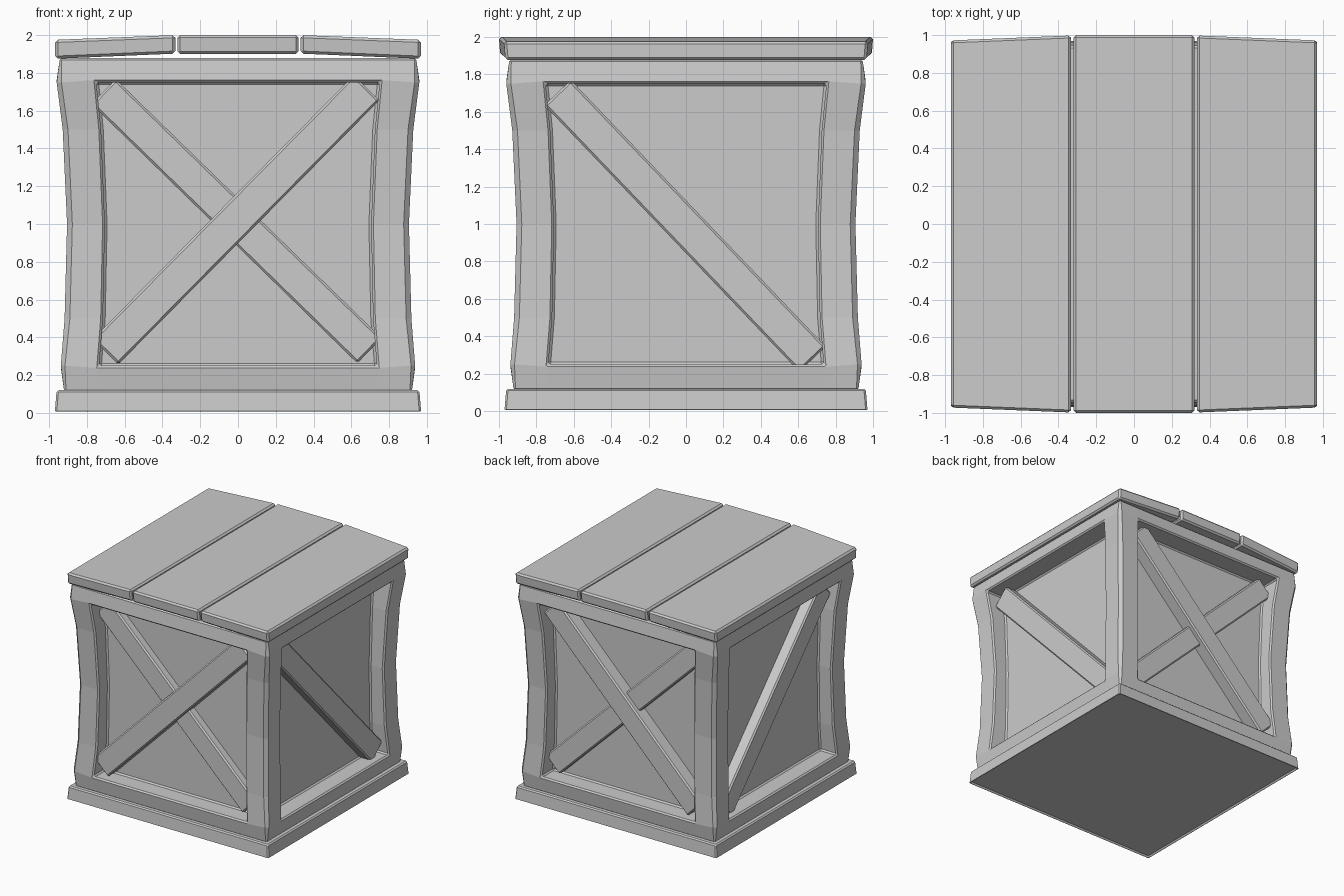
import bpy, bmesh, math
from mathutils import Vector, Matrix

if "Cube" in bpy.data.objects:
    bpy.data.objects.remove(bpy.data.objects["Cube"])


def finish(name, bm, bevel, angle=50, mirror=None):
    bmesh.ops.recalc_face_normals(bm, faces=bm.faces)
    me = bpy.data.meshes.new(name)
    bm.to_mesh(me)
    bm.free()
    ob = bpy.data.objects.new(name, me)
    bpy.context.collection.objects.link(ob)
    b = ob.modifiers.new("Bevel", 'BEVEL')
    b.width, b.segments = bevel, 1
    b.limit_method, b.angle_limit = 'ANGLE', math.radians(angle)
    if mirror:
        m = ob.modifiers.new("Mirror", 'MIRROR')
        m.use_axis = [a in mirror for a in "xyz"]
    return ob


def loft(rings):
    """Closed solid through a stack of rings; returns bmesh and side faces by level."""
    bm = bmesh.new()
    vs = [[bm.verts.new(p) for p in r] for r in rings]
    n = len(vs[0])
    sides = [[bm.faces.new((a[i], a[(i + 1) % n], b[(i + 1) % n], b[i])) for i in range(n)]
             for a, b in zip(vs, vs[1:])]
    bm.faces.new(vs[0][::-1])
    bm.faces.new(vs[-1])
    return bm, sides


def square(h, z):
    return [(-h, -h, z), (h, -h, z), (h, h, z), (-h, h, z)]


# Base plinth with a slightly hollow underside
bm, _ = loft([square(0.97, 0), square(0.96, 0.12)])
bm.normal_update()
under = [f for f in bm.faces if f.normal.z < -0.9]
bmesh.ops.inset_region(bm, faces=under, thickness=0.025, depth=-0.02)
finish("base_plinth", bm, 0.01)

# Pinched body: height, half width, half opening, corner chamfer
PANEL = 0.775
PROFILE = [(0.11, 0.92, 0.735, 0.01), (0.25, 0.938, 0.735, 0.022), (0.5, 0.918, 0.715, 0.028),
           (1.0, 0.905, 0.705, 0.028), (1.5, 0.928, 0.725, 0.028), (1.75, 0.96, 0.75, 0.025),
           (1.88, 0.943, 0.75, 0.01)]
rings = []
for z, w, o, c in PROFILE:
    ring = []
    for k in range(4):
        turn = Matrix.Rotation(k * math.pi / 2, 3, 'Z')
        ring += [turn @ Vector((x, -w, z)) for x in (-w + c, -o, o, w - c)]
    rings.append(ring)
bm, sides = loft(rings)
# Sink the four panels behind the frame
for k in range(4):
    faces = [sides[level][k * 4 + 1] for level in range(1, 5)]
    res = bmesh.ops.extrude_face_region(bm, geom=faces)
    axis, sign = ((1, -1), (0, 1), (1, 1), (0, -1))[k]
    for v in res["geom"]:
        if isinstance(v, bmesh.types.BMVert):
            v.co[axis] = sign * PANEL
    bmesh.ops.delete(bm, geom=[f for f in faces if f.is_valid], context='FACES_ONLY')
finish("crate_body", bm, 0.012)


def brace(name, start, end, width, front, side, mirror):
    """Diagonal plank on the front (side=False) or right (side=True) panel."""
    a, b = Vector(start), Vector(end)
    d = (b - a).normalized()
    n = Vector((-d.y, d.x)) * width / 2
    a, b = a - d * 0.03, b + d * 0.03
    outline = [a - n, b - n, b + n, a + n]
    ring = lambda r: [(r, p.x, p.y) if side else (p.x, -r, p.y) for p in outline]
    bm, _ = loft([ring(0.74), ring(front)])
    finish(name, bm, 0.012, mirror=mirror)


# Crossed braces front and back, single braces on the sides
brace("upper_cross_brace", (-0.68, 0.345), (0.66, 1.70), 0.19, 0.89, False, "y")
brace("lower_cross_brace", (-0.69, 1.68), (0.675, 0.35), 0.185, 0.845, False, "y")
brace("side_brace", (-0.665, 1.68), (0.655, 0.30), 0.195, 0.87, True, "x")


def plank(name, x0, x1, y0, y1, low, high, mirror=None):
    rings = []
    for (z0, z1), trim in ((low, 0.008), (high, 0)):
        a, b = y0 - trim, y1 - trim
        rings.append([(x0, -a, z0), (x1, -b, z1), (x1, b, z1), (x0, a, z0)])
    bm, _ = loft(rings)
    finish(name, bm, 0.014, mirror=mirror)


# Lid planks: flat middle, drooping outer pair
plank("lid_middle_plank", -0.32, 0.32, 1.0, 1.0, (1.9, 1.9), (2.0, 2.0))
plank("lid_side_plank", 0.332, 0.968, 0.998, 0.972, (1.902, 1.875), (2.0, 1.975), "x")
